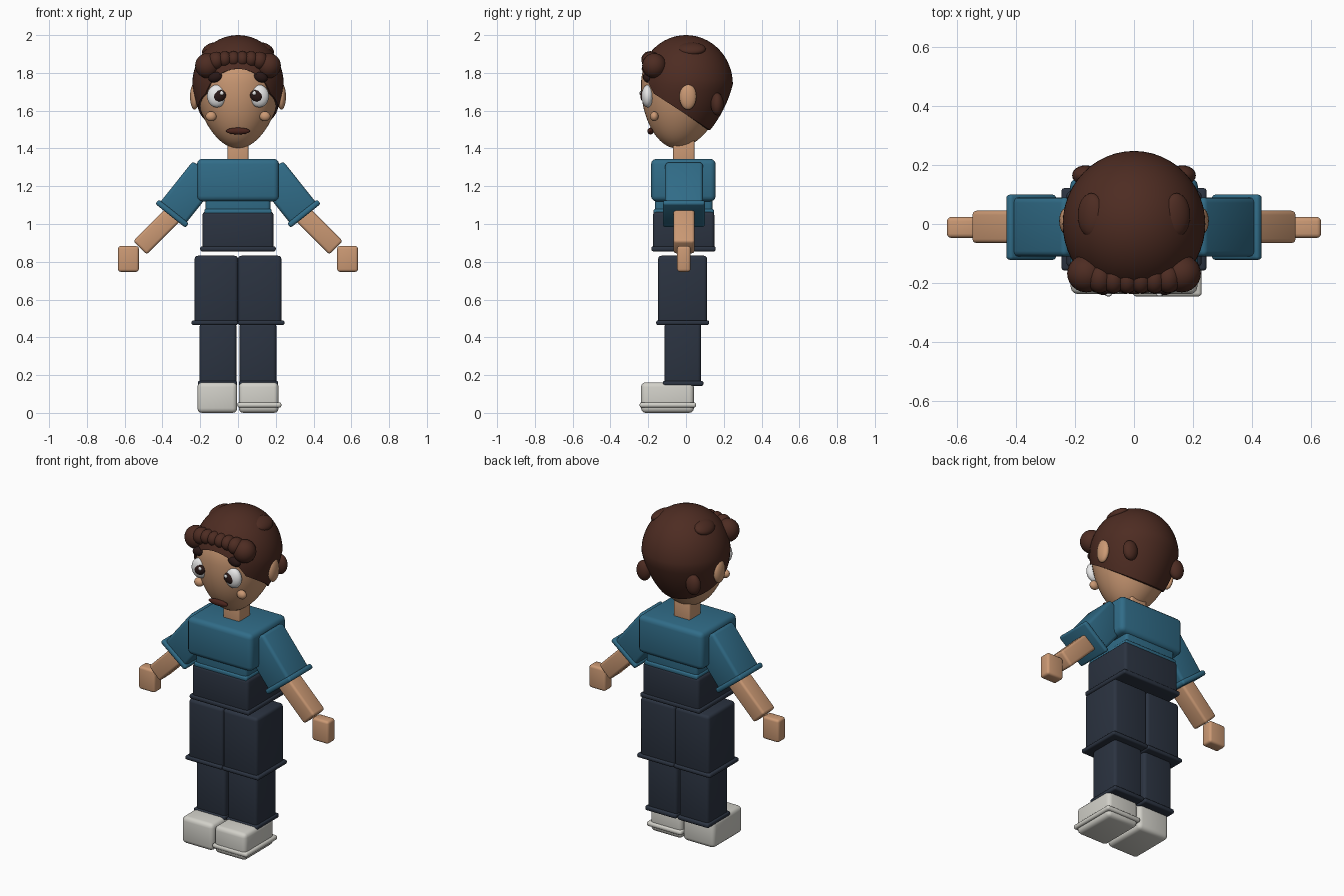
import bpy, bmesh, math
from mathutils import Vector, Matrix

if "Cube" in bpy.data.objects:
    bpy.data.objects.remove(bpy.data.objects["Cube"])


def material(name, rgb):
    m = bpy.data.materials.new(name)
    m.diffuse_color = (*rgb, 1)
    m.use_nodes = True
    m.node_tree.nodes["Principled BSDF"].inputs["Base Color"].default_value = m.diffuse_color
    return m


SKIN = material("skin", (0.60, 0.32, 0.175))
HAIR = material("hair brown", (0.075, 0.025, 0.016))
BROW = material("dark brown", (0.022, 0.009, 0.008))
MOUTH = material("mouth brown", (0.07, 0.018, 0.012))
TEAL = material("shirt teal", (0.030, 0.150, 0.245))
NAVY = material("trouser navy", (0.024, 0.033, 0.052))
SHOE = material("shoe grey", (0.64, 0.63, 0.58))
WHITE = material("eye white", (0.80, 0.80, 0.80))


def finish(name, bm, mat):
    bmesh.ops.recalc_face_normals(bm, faces=bm.faces)
    me = bpy.data.meshes.new(name)
    bm.to_mesh(me)
    bm.free()
    me.materials.append(mat)
    ob = bpy.data.objects.new(name, me)
    bpy.context.collection.objects.link(ob)
    bpy.context.view_layer.objects.active = ob
    ob.select_set(True)
    bpy.ops.object.shade_smooth_by_angle(angle=math.radians(40))
    ob.select_set(False)
    return ob


def box(name, mat, lo, hi, r=0.018, turn=0):
    """Rounded box between two corners, turned about its own y axis."""
    lo, hi = Vector(lo), Vector(hi)
    bm = bmesh.new()
    bmesh.ops.create_cube(bm, size=1)
    bmesh.ops.scale(bm, vec=hi - lo, verts=bm.verts)
    r = min(r, min(hi - lo) * 0.45)
    bmesh.ops.bevel(bm, geom=bm.edges[:], offset=r, segments=3, profile=0.5, affect='EDGES')
    bm.transform(Matrix.Translation((lo + hi) / 2) @ Matrix.Rotation(turn, 4, 'Y'))
    return finish(name, bm, mat)


def ball(name, mat, c, r, turn=0, seg=24):
    """Ellipsoid with radii r, turned about y."""
    bm = bmesh.new()
    bmesh.ops.create_uvsphere(bm, u_segments=seg, v_segments=seg // 2, radius=1)
    bm.transform(Matrix.Translation(c) @ Matrix.Rotation(turn, 4, 'Y') @ Matrix.Diagonal((*r, 1)))
    return finish(name, bm, mat)


def head_shape(grow):
    """Sphere above, tapering forward to a chin below."""
    bm = bmesh.new()
    bmesh.ops.create_uvsphere(bm, u_segments=48, v_segments=32, radius=1)
    for v in bm.verts:
        t = max(0, -v.co.z)
        taper = 1 - 0.16 * t
        v.co = Vector((v.co.x * (0.232 + grow) * taper,
                       v.co.y * (0.238 + grow) * taper - 0.045 * t,
                       1.74 + v.co.z * ((0.25 + grow) if v.co.z > 0 else (0.34 + grow))))
    return bm


# Head
finish("head", head_shape(0), SKIN)

# Hair cap, trimmed along the nape and the hairline
bm = head_shape(0.01)
for co, no in (((0, 0, 1.58), (0, 0.65, 1)), ((0, -0.17, 1.69), (0, 2, 1))):
    bmesh.ops.bisect_plane(bm, geom=bm.verts[:] + bm.edges[:] + bm.faces[:],
                           plane_co=co, plane_no=no, clear_inner=True)
rim = [e for e in bm.edges if e.is_boundary]
inner = bmesh.ops.extrude_edge_only(bm, edges=rim)["geom"]
for v in inner:
    if isinstance(v, bmesh.types.BMVert):
        v.co.x *= 0.92
        v.co.y *= 0.92
finish("hair_cap", bm, HAIR)

# Fringe of curls
for i in range(8):
    u = -1 + 2 * i / 7
    end = abs(u) ** 4
    ball(f"fringe_curl_{i}", HAIR, (0.162 * u, -0.190 + 0.022 * end, 1.873 - 0.035 * end),
         (0.036 + 0.029 * end, 0.046 + 0.018 * end, 0.042 + 0.024 * end))

# Face parts, hair tufts and ears
for s, side in ((-1, "left"), (1, "right")):
    ball(f"{side}_top_curl", HAIR, (s * 0.145, 0.03, 1.927), (0.05, 0.075, 0.028), s * 0.5)
    ball(f"{side}_back_curl", HAIR, (s * 0.165, 0.165, 1.635), (0.045, 0.034, 0.06))
    ball(f"{side}_ear", SKIN, (s * 0.23, 0.01, 1.675), (0.024, 0.045, 0.07))
    ball(f"{side}_eye", WHITE, (s * 0.112, -0.203, 1.677), (0.052, 0.032, 0.06))
    ball(f"{side}_iris", BROW, (s * 0.098, -0.223, 1.678), (0.036, 0.019, 0.030), s * 0.5)
    ball(f"{side}_eye_glint", WHITE, (s * 0.086, -0.240, 1.693), (0.011, 0.006, 0.011), 0, 12)
    ball(f"{side}_brow", BROW, (s * 0.118, -0.204, 1.778), (0.040, 0.024, 0.027), s * 0.3)
    ball(f"{side}_cheek", SKIN, (s * 0.143, -0.168, 1.57), (0.029, 0.022, 0.026))
ball("mouth", MOUTH, (0, -0.188, 1.492), (0.064, 0.016, 0.018))

# Neck, shirt and waist
box("neck", SKIN, (-0.055, -0.068, 1.30), (0.055, 0.045, 1.46), 0.01)
box("shirt_chest", TEAL, (-0.217, -0.185, 1.12), (0.217, 0.157, 1.345), 0.028)
box("shirt_belly", TEAL, (-0.172, -0.165, 1.05), (0.172, 0.14, 1.20))
box("shirt_hem", TEAL, (-0.178, -0.172, 1.05), (0.178, 0.148, 1.08), 0.01)
box("waist", NAVY, (-0.188, -0.175, 0.86), (0.188, 0.15, 1.065))
box("waist_hem", NAVY, (-0.20, -0.183, 0.855), (0.20, 0.157, 0.882), 0.01)

for s, side in ((-1, "left"), (1, "right")):
    def sbox(name, mat, x0, x1, y, z, r=0.018, turn=0):
        a, b = sorted((s * x0, s * x1))
        return box(f"{side}_{name}", mat, (a, y[0], z[0]), (b, y[1], z[1]), r, -s * turn)

    # Sleeve with cuff, forearm and hand
    slant = math.radians(38.5)
    sbox("sleeve", TEAL, 0.172, 0.348, (-0.11, 0.09), (1.02, 1.31), 0.018, slant)
    sbox("sleeve_cuff", TEAL, 0.247, 0.451, (-0.122, 0.10), (1.04, 1.07), 0.012, slant)
    sbox("forearm", SKIN, 0.363, 0.463, (-0.065, 0.045), (0.83, 1.13), 0.014, math.radians(45))
    sbox("hand", SKIN, 0.525, 0.635, (-0.047, 0.024), (0.747, 0.883), 0.014)

    # Trouser leg with hems
    sbox("thigh", NAVY, 0.0, 0.23, (-0.148, 0.112), (0.47, 0.832))
    sbox("thigh_hem", NAVY, 0.0, 0.246, (-0.158, 0.122), (0.465, 0.49), 0.01)
    sbox("shin", NAVY, 0.008, 0.203, (-0.114, 0.08), (0.145, 0.475))
    sbox("shin_hem", NAVY, 0.004, 0.213, (-0.123, 0.092), (0.143, 0.17), 0.01)

    # Shoe
    sbox("shoe", SHOE, 0.004, 0.215, (-0.238, 0.042), (0.0, 0.162), 0.025)
box("right_shoe_sole", SHOE, (-0.004, -0.246, 0.028), (0.23, 0.054, 0.056), 0.012)
